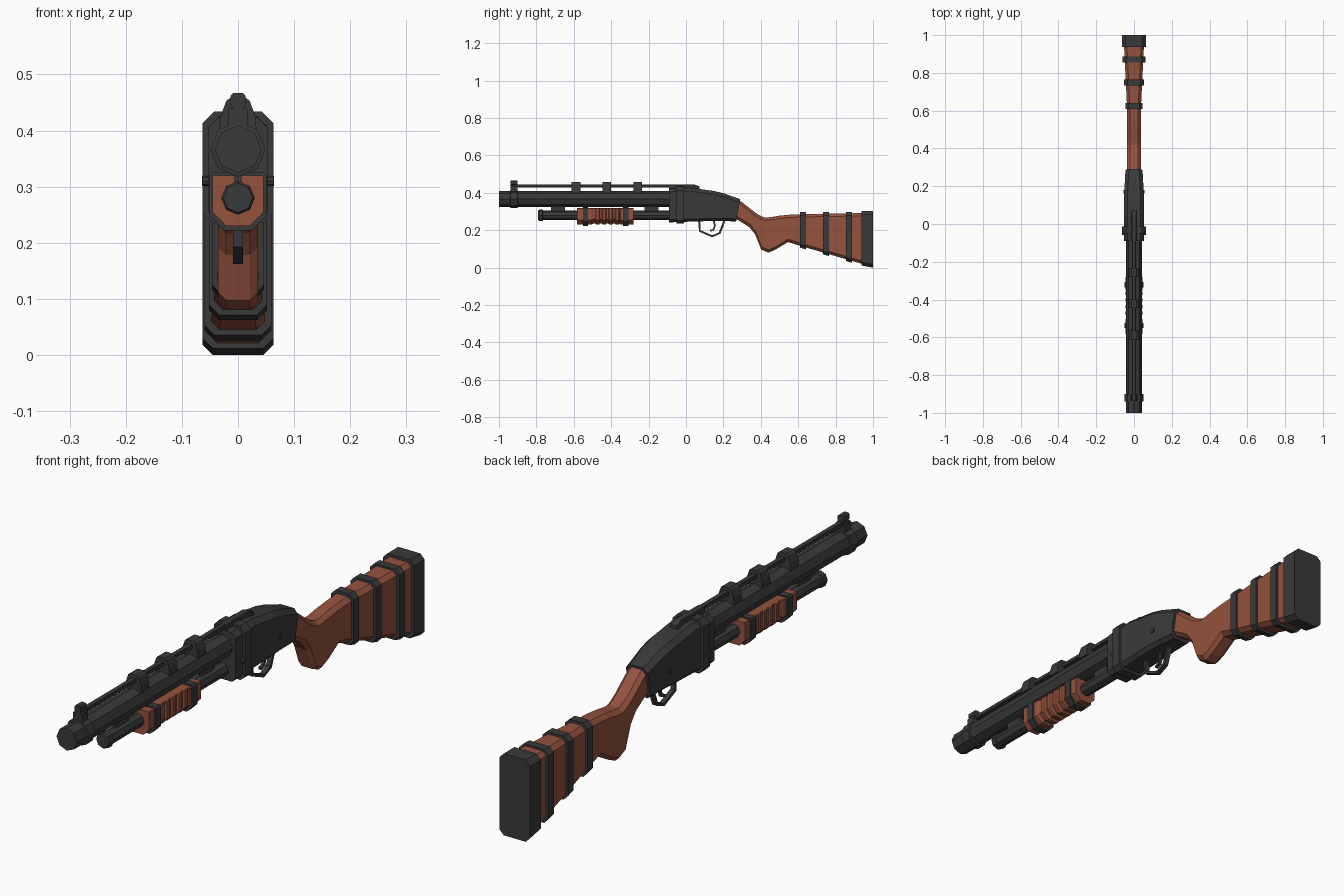
import bpy, bmesh, math
from mathutils import Vector


def material(name, rgb):
    m = bpy.data.materials.new(name)
    m.diffuse_color = (*rgb, 1)
    return m


METAL = material("dark_metal", (0.042, 0.042, 0.042))
WOOD = material("red_brown_wood", (0.30, 0.085, 0.047))


def finish(name, bm, mat):
    bmesh.ops.recalc_face_normals(bm, faces=bm.faces)
    me = bpy.data.meshes.new(name)
    bm.to_mesh(me)
    bm.free()
    me.materials.append(mat)
    ob = bpy.data.objects.new(name, me)
    bpy.context.collection.objects.link(ob)
    return ob


def skin(name, rings, mat):
    """Join rings of points into a capped solid."""
    bm = bmesh.new()
    vs = [[bm.verts.new(p) for p in r] for r in rings]
    n = len(vs[0])
    for a, b in zip(vs, vs[1:]):
        for i in range(n):
            j = (i + 1) % n
            bm.faces.new((a[i], a[j], b[j], b[i]))
    bm.faces.new(vs[0])
    bm.faces.new(vs[-1])
    return finish(name, bm, mat)


def section(yt, zt, yb, zb, w, ct=0.015, cb=0.015):
    """Chamfered rectangle standing between a top and a bottom point."""
    top, bot = Vector((0, yt, zt)), Vector((0, yb, zb))
    d = (top - bot).normalized()
    half = [(top, w - ct), (top - d * ct, w), (bot + d * cb, w), (bot, w - cb)]
    right = [p + Vector((x, 0, 0)) for p, x in half]
    left = [p - Vector((x, 0, 0)) for p, x in reversed(half)]
    return right + left


def loft(name, secs, mat, ct=0.015, cb=0.015):
    return skin(name, [section(*s, ct, cb) for s in secs], mat)


def turned(name, z, steps, mat=METAL):
    """Eight-sided rod along y from (y, radius) steps."""
    rings = [[(r * math.cos(i * math.pi / 4), y, z + r * math.sin(i * math.pi / 4))
              for i in range(8)] for y, r in steps]
    return skin(name, rings, mat)


def block(name, w, y0, y1, z0, z1, c=0.002):
    return loft(name, [(y0, z1, y0, z0, w), (y1, z1, y1, z0, w)], METAL, c, c)


def strip(name, path, w, t):
    """Flat bar of half-width w and thickness t following (y, z) points."""
    pts = [Vector((0, *p)) for p in path]
    rings = []
    for i, p in enumerate(pts):
        d = (pts[min(i + 1, len(pts) - 1)] - pts[max(i - 1, 0)]).normalized()
        n = Vector((0, -d.z, d.y)) * t / 2
        x = Vector((w, 0, 0))
        rings.append([p + n + x, p + n - x, p - n - x, p - n + x])
    return skin(name, rings, METAL)


# Barrel with muzzle and collar, magazine tube with end cap
turned("barrel", 0.367, [(-1, 0.042), (-0.94, 0.042), (-0.939, 0.049), (-0.9, 0.049),
                         (-0.899, 0.042), (-0.05, 0.042)])
turned("magazine_tube", 0.28, [(-0.79, 0.026), (-0.785, 0.030), (-0.766, 0.030),
                               (-0.765, 0.025), (-0.05, 0.025)])
for i, y in enumerate((-0.685, -0.185)):
    block(f"tube_bracket_{i}", 0.006, y - 0.037, y + 0.037, 0.295, 0.335, 0.001)

# Sight rail, its clamps, front and rear sights
block("sight_rail", 0.010, -0.92, 0.0, 0.428, 0.444)
for i, y in enumerate((-0.588, -0.423, -0.257)):
    half = [(0.033, 0.40), (0.031, 0.425), (0.021, 0.453), (0.014, 0.458)]
    outline = half + [(-x, z) for x, z in reversed(half)]
    skin(f"rail_clamp_{i}", [[(x, yy, z) for x, z in outline]
                             for yy in (y - 0.023, y + 0.023)], METAL)
block("front_sight_base", 0.018, -0.937, -0.902, 0.405, 0.44)
block("front_sight", 0.013, -0.937, -0.902, 0.44, 0.467, 0.005)
loft("rear_sight", [(-0.09, 0.445, -0.09, 0.41, 0.014), (0.045, 0.445, 0.045, 0.41, 0.014),
                    (0.072, 0.434, 0.072, 0.41, 0.014)], METAL, 0.003, 0.003)

# Receiver body, front collar and pins
loft("receiver", [(-0.09, 0.423, -0.09, 0.242, 0.053), (0.02, 0.428, 0.02, 0.246, 0.053),
                  (0.15, 0.410, 0.15, 0.250, 0.053), (0.20, 0.398, 0.19, 0.250, 0.050),
                  (0.29, 0.366, 0.268, 0.247, 0.045)], METAL, 0.018, 0.014)
loft("receiver_collar", [(-0.05, 0.434, -0.05, 0.235, 0.063),
                         (-0.012, 0.434, -0.012, 0.235, 0.063)], METAL, 0.021, 0.018)
for i, (y, z, w) in enumerate(((-0.05, 0.31, 0.064), (0.17, 0.315, 0.056))):
    skin(f"receiver_pin_{i}", [[(x, y + 0.009 * math.cos(k * math.pi / 4),
                                 z + 0.009 * math.sin(k * math.pi / 4)) for k in range(8)]
                               for x in (-w, w)], METAL)

# Trigger guard and trigger
strip("trigger_guard", [(0.07, 0.255), (0.074, 0.196), (0.14, 0.168), (0.18, 0.185),
                        (0.205, 0.25)], 0.009, 0.011)
strip("trigger", [(0.148, 0.255), (0.154, 0.225), (0.147, 0.203), (0.128, 0.197)], 0.006, 0.009)

# Pump grip: full-size ends with grooves between
secs = [(-0.583, 0.045, 0.230), (-0.505, 0.045, 0.230)]
for y in (-0.495, -0.46, -0.425, -0.39):
    secs += [(y, 0.040, 0.237), (y + 0.010, 0.040, 0.237),
             (y + 0.015, 0.045, 0.230), (y + 0.030, 0.045, 0.230)]
secs += [(-0.355, 0.040, 0.237), (-0.35, 0.045, 0.230), (-0.28, 0.045, 0.230)]
loft("pump_grip", [(y, 0.32, y, zb, w) for y, w, zb in secs], WOOD, 0.003, 0.024)
for i, y in enumerate((-0.537, -0.322)):
    loft(f"pump_band_{i}", [(y + s, 0.325, y + s, 0.222, 0.051) for s in (-0.014, 0.014)],
         METAL, 0.005, 0.026)

# Wooden stock with pistol grip
loft("stock", [(0.27, 0.362, 0.255, 0.265, 0.036), (0.29, 0.357, 0.275, 0.257, 0.036),
               (0.37, 0.295, 0.338, 0.217, 0.036), (0.395, 0.279, 0.37, 0.178, 0.036),
               (0.42, 0.268, 0.402, 0.097, 0.036), (0.45, 0.270, 0.44, 0.080, 0.036),
               (0.50, 0.278, 0.475, 0.095, 0.036), (0.55, 0.283, 0.545, 0.137, 0.036),
               (0.62, 0.286, 0.62, 0.114, 0.037), (0.95, 0.292, 0.95, 0.018, 0.053)], WOOD)

# Stock bands follow the taper of the stock
for i, (y, w) in enumerate(((0.625, 0.046), (0.748, 0.052), (0.872, 0.060))):
    loft(f"stock_band_{i}", [(y + s, 0.297, y + s, 0.104 - 0.29 * (y + s - 0.62), w)
                             for s in (-0.016, 0.016)], METAL, 0.018, 0.018)

# Butt pad
loft("butt_pad", [(0.937, 0.302, 0.937, 0.012, 0.063), (1.0, 0.302, 1.0, 0.0, 0.063)],
     METAL, 0.018, 0.018)
